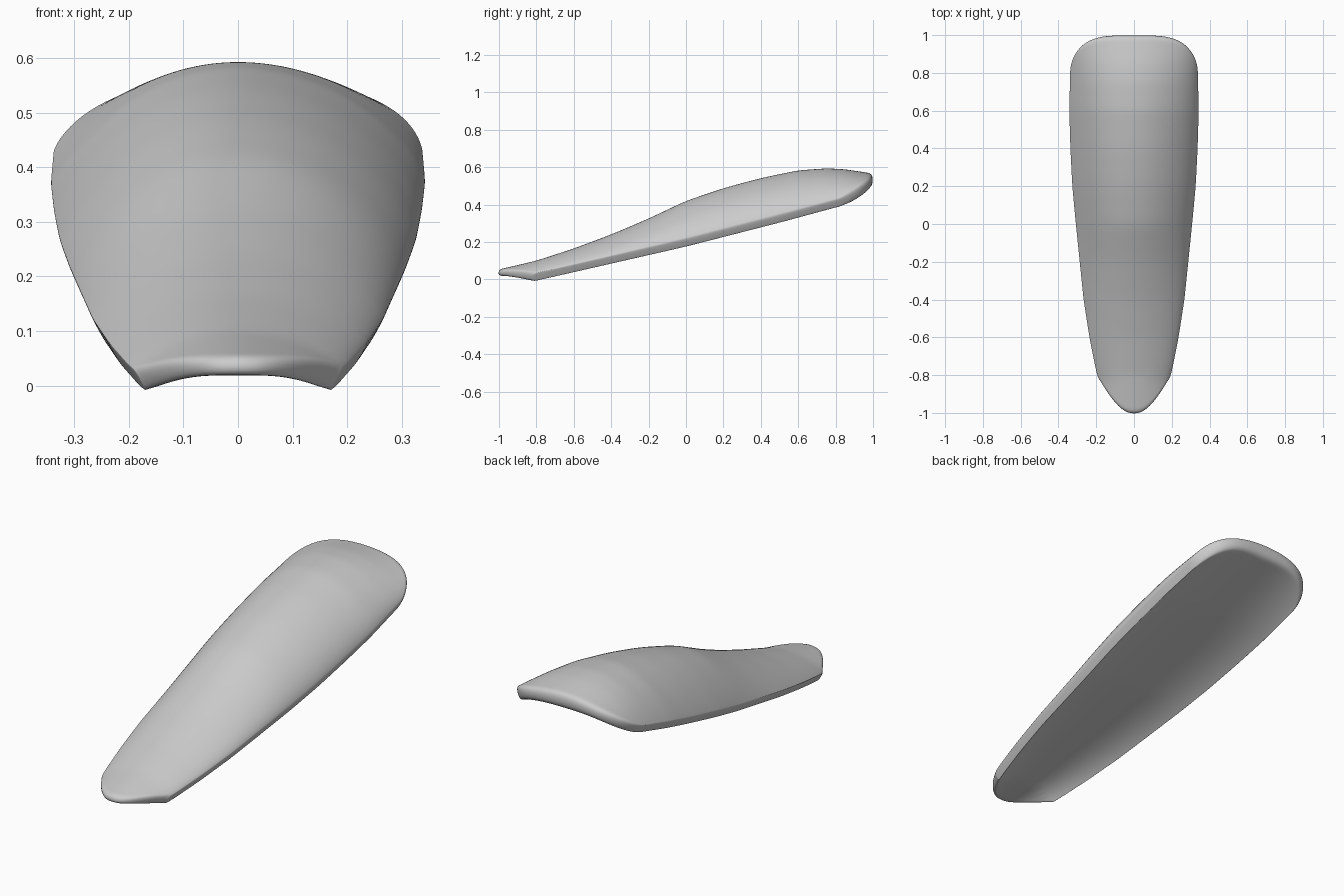
import bpy, bmesh, math

if "Cube" in bpy.data.objects:
    bpy.data.objects.remove(bpy.data.objects["Cube"])

# Profiles along y: half width, crest height, lower edge height, underside arch
WIDTH = [(-1, .165), (-.83, .187), (-.77, .203), (-.6, .237), (-.4, .268), (0, .309), (.2, .328), (.4, .338), (.6, .344), (.85, .338), (1, .33)]
CREST = [(-1, .053), (-.8, .10), (-.6, .165), (-.4, .24), (-.2, .325), (0, .42), (.2, .488), (.4, .542), (.6, .583), (.75, .594), (.85, .589), (1, .566)]
EDGE = [(-1, -.036), (-.83, -.014), (-.6, .038), (0, .175), (.5, .303), (.85, .397), (1, .438)]
ARCH = [(-1, .052), (-.6, .048), (0, .04), (.6, .045), (1, .06)]
NU, NV = 32, 36
LIP = .04


def at(profile, y):
    for (a, p), (b, q) in zip(profile, profile[1:]):
        if y <= b:
            return p + (q - p) * max(0, (y - a) / (b - a))
    return profile[-1][1]


def point(i, j, under):
    ang = math.pi * i / NU
    u, v = math.cos(ang), max(0, math.sin(ang))
    # rounded plan outline at both ends
    y0 = -1.004 + .18 * abs(u) ** 2.3
    y1 = .82 + .18 * math.sqrt(max(0, 1 - u ** 4))
    s = j / NV
    s -= .05 * math.sin(2 * math.pi * s)
    y = y0 + (y1 - y0) * s
    w, edge = at(WIDTH, y), at(EDGE, y)
    if under:
        return ((w - .022) * u, y, edge + at(ARCH, y) * (1 - abs(u) ** 3))
    rise = at(CREST, y) - edge - LIP
    # shoulder is slightly fuller on the right
    return (w * u, y, edge + LIP + rise * v ** (1.6 - .22 * u))


# Domed blade: crest skin and shallow arched underside joined by a rim
bm = bmesh.new()
top, base = [[[bm.verts.new(point(i, j, k)) for j in range(NV + 1)]
              for i in range(NU + 1)] for k in (False, True)]
for g in (top, base):
    for i in range(NU):
        for j in range(NV):
            bm.faces.new((g[i][j], g[i + 1][j], g[i + 1][j + 1], g[i][j + 1]))
for i in range(NU):
    for j in (0, NV):
        bm.faces.new((top[i][j], top[i + 1][j], base[i + 1][j], base[i][j]))
for j in range(NV):
    for i in (0, NU):
        bm.faces.new((top[i][j], top[i][j + 1], base[i][j + 1], base[i][j]))
bmesh.ops.recalc_face_normals(bm, faces=bm.faces)
for f in bm.faces:
    f.smooth = True
mesh = bpy.data.meshes.new("domed_blade")
bm.to_mesh(mesh)
bm.free()
blade = bpy.data.objects.new("domed_blade", mesh)
bpy.context.collection.objects.link(blade)

# Soften the rim
sub = blade.modifiers.new("soft_rim", 'SUBSURF')
sub.levels = sub.render_levels = 2
